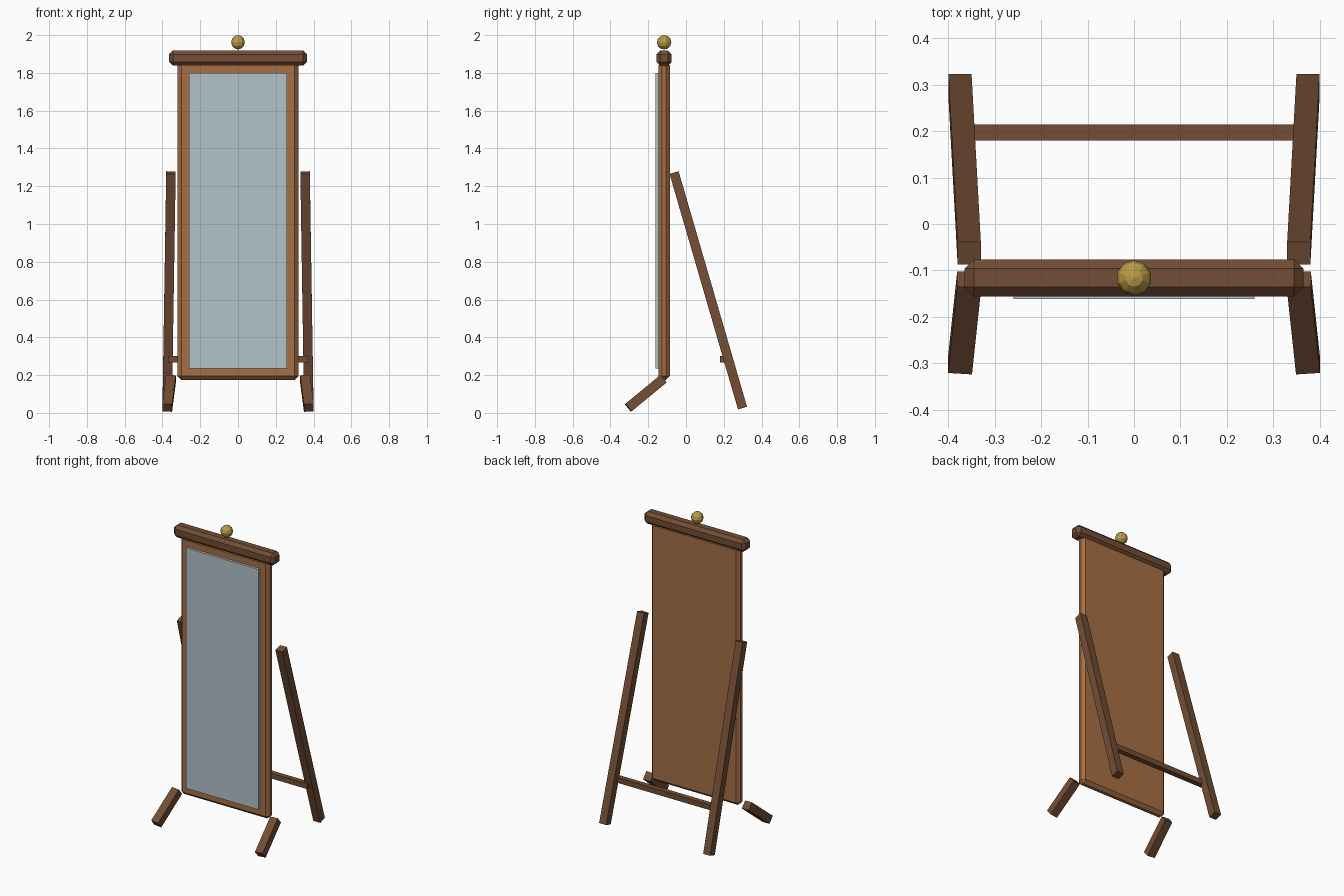
import bpy
from mathutils import Vector

cube = bpy.data.objects.get("Cube")
if cube:
    bpy.data.objects.remove(cube, do_unlink=True)


def material(name, rgb):
    mat = bpy.data.materials.new(name)
    mat.use_nodes = True
    mat.diffuse_color = (*rgb, 1)
    mat.node_tree.nodes["Principled BSDF"].inputs["Base Color"].default_value = (*rgb, 1)
    return mat


oak = material("warm oak", (0.38, 0.16, 0.06))
walnut = material("dark walnut", (0.17, 0.075, 0.035))
glass = material("silver glass", (0.45, 0.54, 0.59))
brass = material("brass", (0.48, 0.33, 0.06))


def box(name, centre, size, mat, bevel=0):
    bpy.ops.mesh.primitive_cube_add(size=1, location=centre)
    obj = bpy.context.object
    obj.name = name
    obj.scale = size
    bpy.ops.object.transform_apply(location=False, rotation=False, scale=True)
    obj.data.materials.append(mat)
    if bevel:
        mod = obj.modifiers.new("Chamfer", "BEVEL")
        mod.width = bevel
        mod.segments = 1
    return obj


def beam(name, start, end, thickness, mat):
    """Square bar running between two points."""
    start, end = Vector(start), Vector(end)
    along = end - start
    obj = box(name, (start + end) / 2, (thickness, thickness, along.length), mat)
    # Keep the bar's x side close to the world x axis
    z = along.normalized()
    y = z.cross(Vector((1, 0, 0))).normalized()
    x = y.cross(z)
    rot = obj.matrix_world.to_3x3()
    for i, axis in enumerate((x, y, z)):
        rot.col[i] = axis
    obj.rotation_euler = rot.to_euler()
    return obj


# Framed mirror, standing upright near the front
FRAME_Y = -0.116
box("mirror_frame", (0, FRAME_Y, 1.017), (0.64, 0.06, 1.685), oak, 0.02)
box("mirror_glass", (0, -0.152, 1.017), (0.52, 0.02, 1.565), glass)
box("top_rail", (0, FRAME_Y, 1.878), (0.73, 0.08, 0.08), walnut, 0.02)

# Round finial
bpy.ops.mesh.primitive_uv_sphere_add(segments=10, ring_count=6, radius=0.038,
                                     location=(0, FRAME_Y, 1.962))
finial = bpy.context.object
finial.name = "finial"
finial.data.materials.append(brass)

# Splayed legs on both sides
for side, s in (("left", 1), ("right", -1)):
    beam(f"{side}_back_leg", (s * 0.375, 0.299, 0.026), (s * 0.355, -0.063, 1.272), 0.05, walnut)
    beam(f"{side}_front_leg", (s * 0.375, -0.306, 0.027), (s * 0.355, -0.12, 0.18), 0.052, walnut)

# Brace between the back legs
box("back_brace", (0, 0.197, 0.285), (0.74, 0.034, 0.034), walnut)
